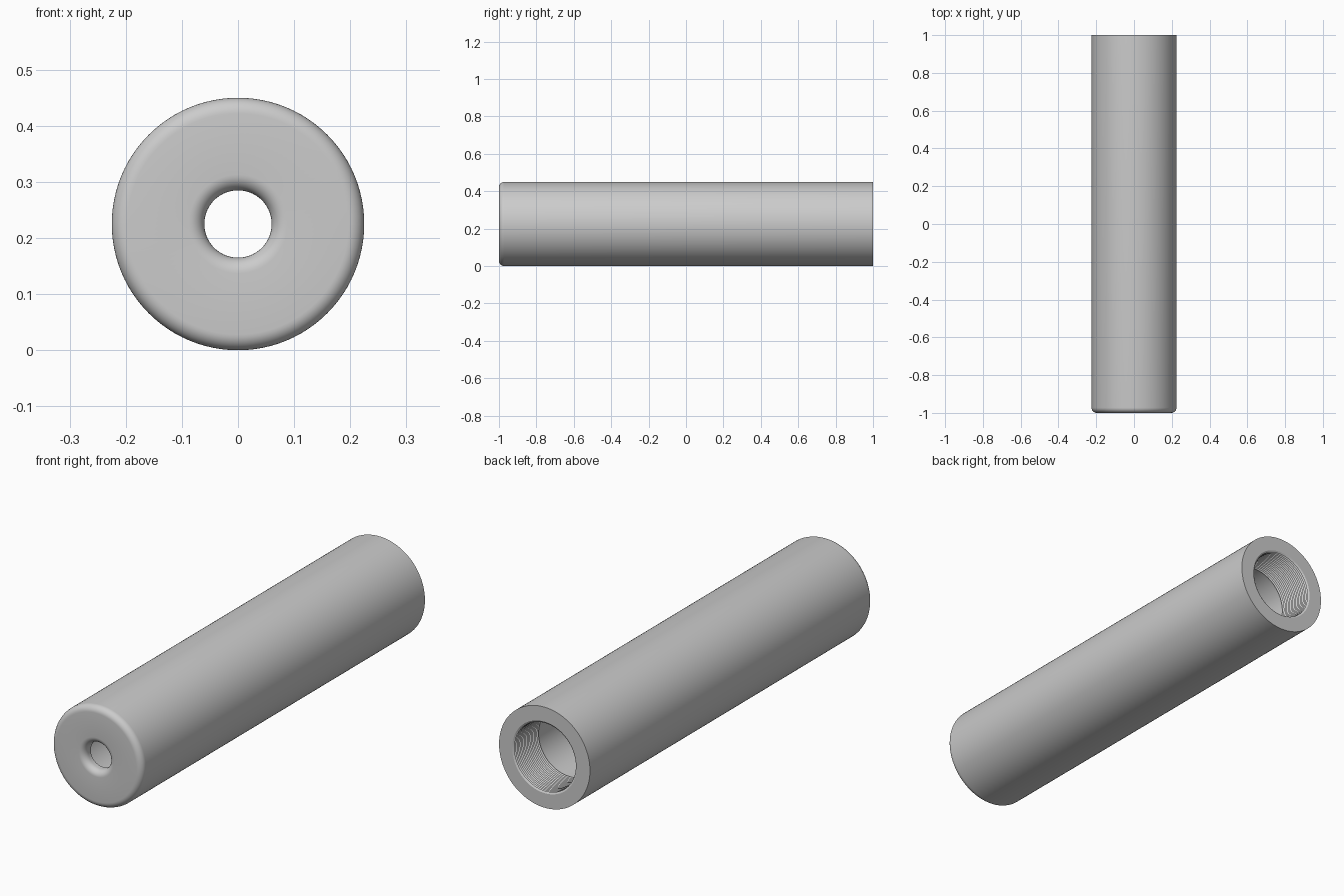
import bpy, bmesh, math
from mathutils import Matrix, Vector

if "Cube" in bpy.data.objects:
    bpy.data.objects.remove(bpy.data.objects["Cube"], do_unlink=True)

R, HOLE, BORE = 0.225, 0.06, 0.16    # outer, front hole and inner bore radii
WALL, FILLET = 0.045, 0.028          # front wall thickness, edge rounding
THREAD_LEN, TURNS, CREST = 0.18, 18, 0.008
SEGMENTS = 96

grey = bpy.data.materials.new("satin grey")
grey.use_nodes = True
grey.diffuse_color = (0.6, 0.6, 0.6, 1)
grey.node_tree.nodes["Principled BSDF"].inputs["Base Color"].default_value = (0.6, 0.6, 0.6, 1)


def arc(radius, y, start, end, steps=8):
    """Quarter round in the radius / y plane."""
    angles = [math.radians(start + (end - start) * i / steps) for i in range(steps + 1)]
    return [(radius + FILLET * math.cos(a), y + FILLET * math.sin(a)) for a in angles]


# Closed section of the tube: rounded front, square back, threaded mouth
profile = [(BORE, -1 + WALL), (HOLE, -1 + WALL)]
profile += arc(HOLE + FILLET, -1 + FILLET, 180, 270)
profile += arc(R - FILLET, -1 + FILLET, 270, 360)
profile += [(R, 1), (BORE, 1)]
pitch = THREAD_LEN / TURNS
for i in range(TURNS):
    y = 1 - i * pitch
    profile += [(BORE - CREST, y - pitch / 2), (BORE, y - pitch)]

# Revolve the section about the y axis
bm = bmesh.new()
verts = [bm.verts.new((r, y, 0)) for r, y in profile]
edges = [bm.edges.new((a, b)) for a, b in zip(verts, verts[1:] + verts[:1])]
bmesh.ops.spin(bm, geom=verts + edges, cent=(0, 0, 0), axis=(0, 1, 0),
               angle=math.tau, steps=SEGMENTS, use_merge=True)
bmesh.ops.remove_doubles(bm, verts=bm.verts, dist=1e-5)
bmesh.ops.recalc_face_normals(bm, faces=bm.faces)
bmesh.ops.transform(bm, matrix=Matrix.Translation(Vector((0, 0, R))), verts=bm.verts)

mesh = bpy.data.meshes.new("threaded_tube")
bm.to_mesh(mesh)
bm.free()
tube = bpy.data.objects.new("threaded_tube", mesh)
bpy.context.collection.objects.link(tube)
mesh.materials.append(grey)

# Smooth barrel with crisp rims and thread crests
bpy.ops.object.select_all(action="DESELECT")
tube.select_set(True)
bpy.context.view_layer.objects.active = tube
bpy.ops.object.shade_smooth_by_angle(angle=math.radians(30))
